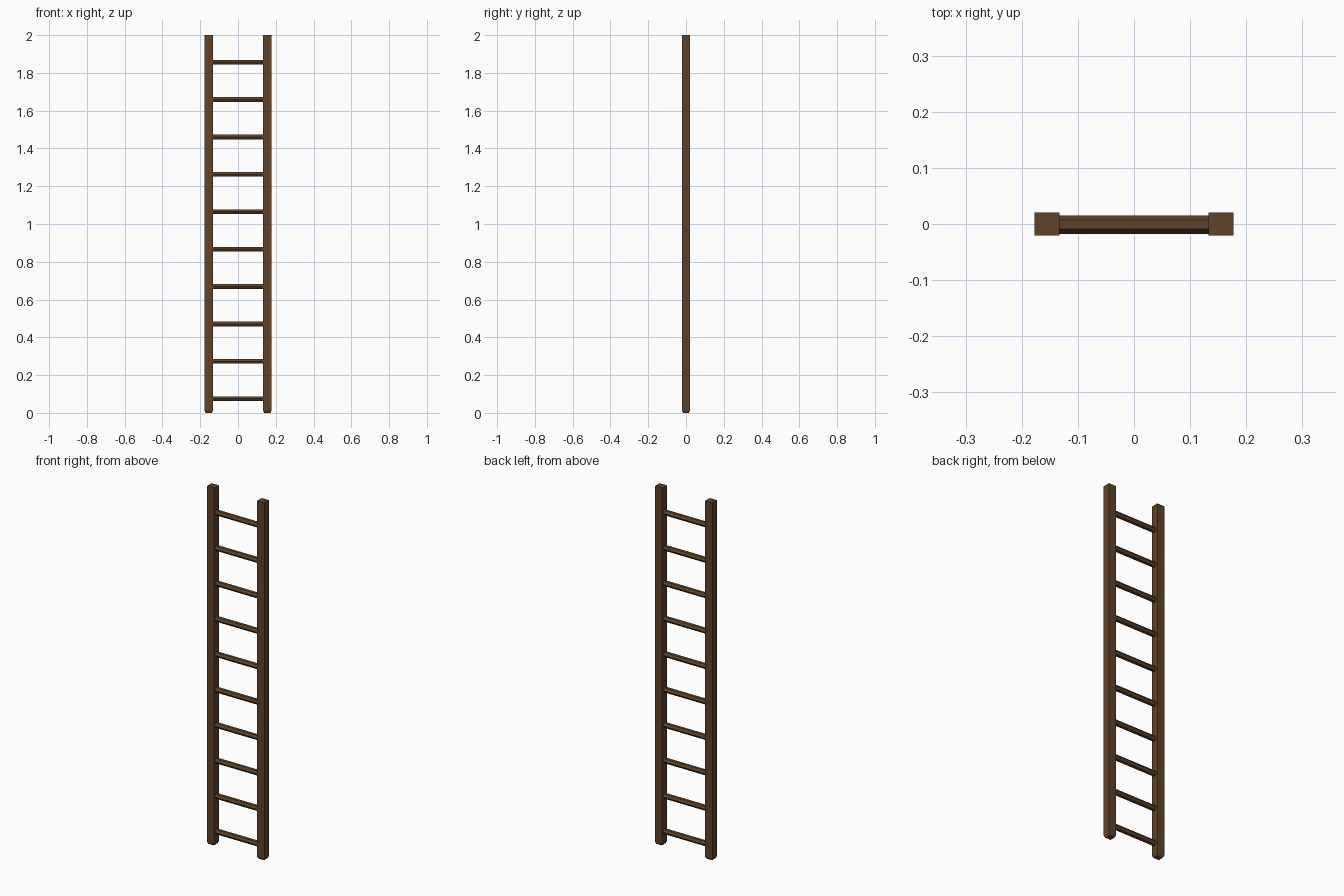
import bpy, bmesh, math

if "Cube" in bpy.data.objects:
    bpy.data.objects.remove(bpy.data.objects["Cube"])

wood = bpy.data.materials.new("dark_wood")
wood.diffuse_color = (0.115, 0.055, 0.022, 1)
wood.use_nodes = True
wood.node_tree.nodes["Principled BSDF"].inputs["Base Color"].default_value = wood.diffuse_color

RAIL_X, RAIL_W, RAIL_D, HEIGHT = 0.155, 0.045, 0.041, 2.0


def finish(bm, name):
    bmesh.ops.recalc_face_normals(bm, faces=bm.faces)
    mesh = bpy.data.meshes.new(name)
    bm.to_mesh(mesh)
    bm.free()
    mesh.materials.append(wood)
    obj = bpy.data.objects.new(name, mesh)
    bpy.context.collection.objects.link(obj)
    return obj


def rail(name, x):
    # square post whose foot narrows slightly where it meets the ground
    bm = bmesh.new()
    rings = []
    for z, s in ((0, 0.76), (0.012, 1), (HEIGHT, 1)):
        w, d = RAIL_W * s / 2, RAIL_D * s / 2
        rings.append([bm.verts.new((x + sx * w, sy * d, z))
                      for sx, sy in ((-1, -1), (1, -1), (1, 1), (-1, 1))])
    for a, b in zip(rings, rings[1:]):
        for i in range(4):
            j = (i + 1) % 4
            bm.faces.new((a[i], a[j], b[j], b[i]))
    bm.faces.new(rings[0])
    bm.faces.new(rings[-1])
    return finish(bm, name)


def rung(name, z):
    # six-sided bar, flat on top, let slightly into both rails
    bm = bmesh.new()
    ends = []
    for x in (-RAIL_X + 0.012, RAIL_X - 0.012):
        ends.append([bm.verts.new((x, 0.0165 * math.cos(i * math.pi / 3) - 0.001,
                                   z + 0.0145 * math.sin(i * math.pi / 3)))
                     for i in range(6)])
    for i in range(6):
        j = (i + 1) % 6
        bm.faces.new((ends[0][i], ends[0][j], ends[1][j], ends[1][i]))
    for end in ends:
        bm.faces.new(end)
    return finish(bm, name)


# side rails
rail("left_rail", -RAIL_X)
rail("right_rail", RAIL_X)

# ten evenly spaced rungs
for n in range(10):
    rung(f"rung_{n + 1}", 0.075 + n * 0.198)
